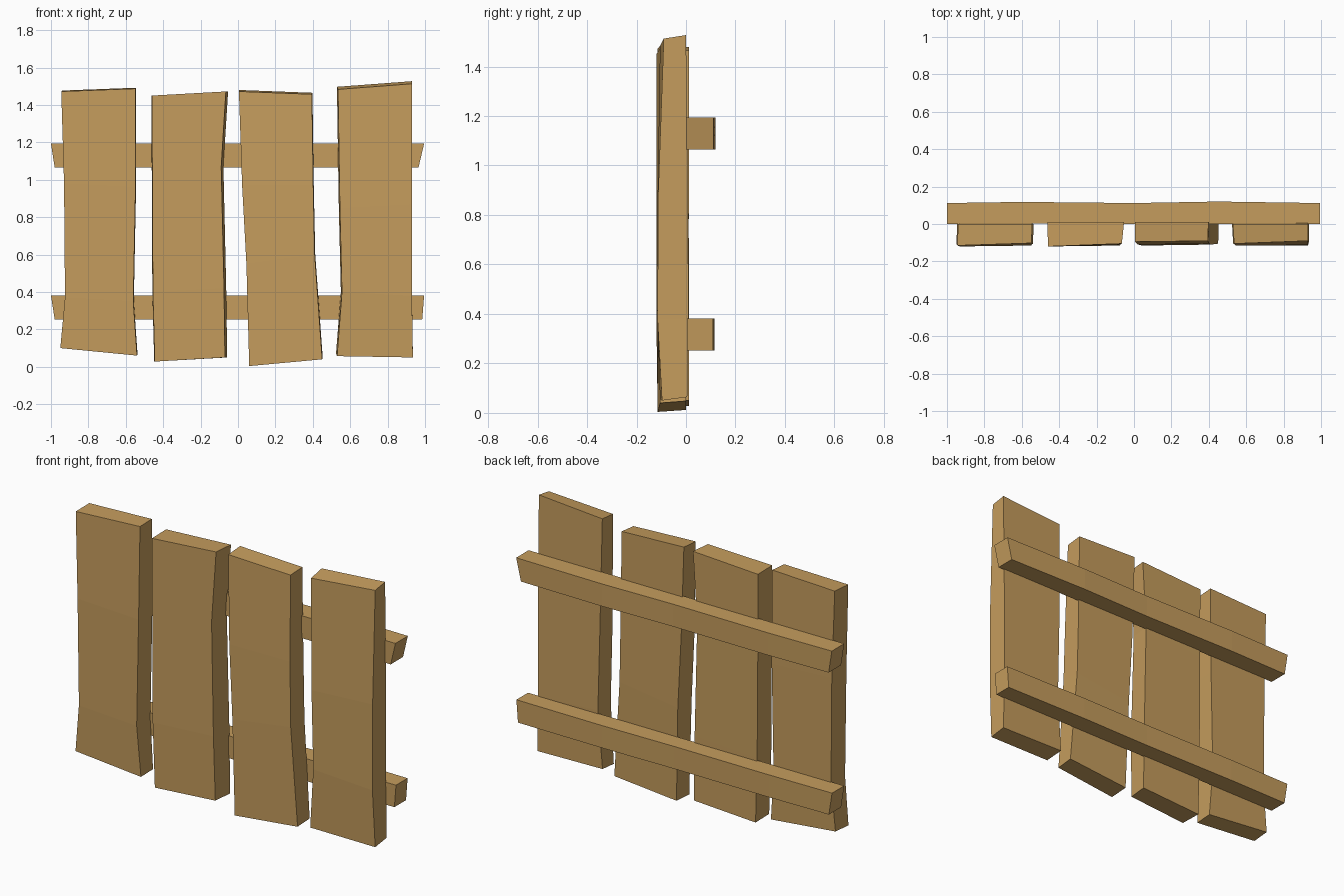
import bpy, bmesh

wood = bpy.data.materials.new("warm wood")
wood.diffuse_color = (0.56, 0.335, 0.11, 1)


def loft(name, rings):
    """Join four-cornered sections into a closed, roughly cut board."""
    bm = bmesh.new()
    loops = [[bm.verts.new(p) for p in ring] for ring in rings]
    for a, b in zip(loops, loops[1:]):
        for i in range(4):
            j = (i + 1) % 4
            bm.faces.new((a[i], a[j], b[j], b[i]))
    bm.faces.new(loops[0][::-1])
    bm.faces.new(loops[-1])
    bmesh.ops.recalc_face_normals(bm, faces=bm.faces[:])
    mesh = bpy.data.meshes.new(name)
    bm.to_mesh(mesh)
    bm.free()
    mesh.materials.append(wood)
    bpy.context.collection.objects.link(bpy.data.objects.new(name, mesh))


def plank(name, sections, back_shift, rise):
    """Sections: left x, right x, left z, right z, front y left, front y right, back y."""
    rings = []
    for k, (xl, xr, zl, zr, fl, fr, yb) in enumerate(sections):
        dz = rise if k in (0, len(sections) - 1) else 0
        sl, sr = back_shift
        rings.append([(xl, fl, zl), (xr, fr, zr),
                      (xr + sr, yb, zr + dz), (xl + sl, yb, zl + dz)])
    loft(name, rings)


# Upright planks, bottom to top
plank("plank_far_left", [
    (-0.95, -0.54, 0.10, 0.06, -0.11, -0.105, 0.0),
    (-0.925, -0.56, 0.37, 0.35, -0.115, -0.115, 0.005),
    (-0.93, -0.548, 0.98, 0.96, -0.12, -0.115, 0.005),
    (-0.945, -0.548, 1.472, 1.487, -0.115, -0.102, 0.0)], (0.005, 0.003), 0.005)
plank("plank_mid_left", [
    (-0.445, -0.07, 0.028, 0.05, -0.115, -0.105, 0.012),
    (-0.455, -0.075, 0.40, 0.42, -0.12, -0.115, 0.012),
    (-0.458, -0.09, 1.02, 1.07, -0.12, -0.11, 0.01),
    (-0.46, -0.065, 1.45, 1.472, -0.12, -0.105, 0.012)], (-0.003, 0.012), 0.0)
plank("plank_mid_right", [
    (0.06, 0.45, 0.004, 0.04, -0.115, -0.105, 0.0),
    (0.045, 0.41, 0.55, 0.60, -0.115, -0.11, 0.01),
    (0.022, 0.402, 0.97, 0.97, -0.11, -0.105, 0.012),
    (0.005, 0.395, 1.472, 1.457, -0.095, -0.09, 0.012)], (0.0, 0.003), 0.008)
plank("plank_far_right", [
    (0.53, 0.935, 0.057, 0.05, -0.105, -0.097, 0.005),
    (0.556, 0.93, 0.40, 0.38, -0.115, -0.115, 0.01),
    (0.545, 0.93, 0.85, 0.87, -0.115, -0.113, 0.008),
    (0.535, 0.93, 1.483, 1.513, -0.105, -0.09, 0.0)], (-0.006, 0.0), 0.014)

# Cross rails behind the planks: x at top, x at bottom, front y, back y
rails = {
    "upper_rail": (1.065, 1.193, [(-1.0, -0.98, 0.0, 0.112), (-0.6, -0.6, 0.002, 0.118),
                                 (0.0, 0.0, 0.0, 0.112), (0.45, 0.45, 0.0, 0.12),
                                 (0.995, 0.965, 0.0, 0.112)]),
    "lower_rail": (0.253, 0.381, [(-1.0, -0.98, 0.0, 0.11), (-0.6, -0.6, 0.002, 0.114),
                                 (0.0, 0.0, 0.005, 0.11), (0.45, 0.45, 0.005, 0.115),
                                 (0.995, 0.985, 0.005, 0.11)]),
}
for name, (low, high, sections) in rails.items():
    loft(name, [[(xb, yf, low), (xb, yb, low), (xt, yb, high), (xt, yf, high)]
                for xt, xb, yf, yb in sections])
